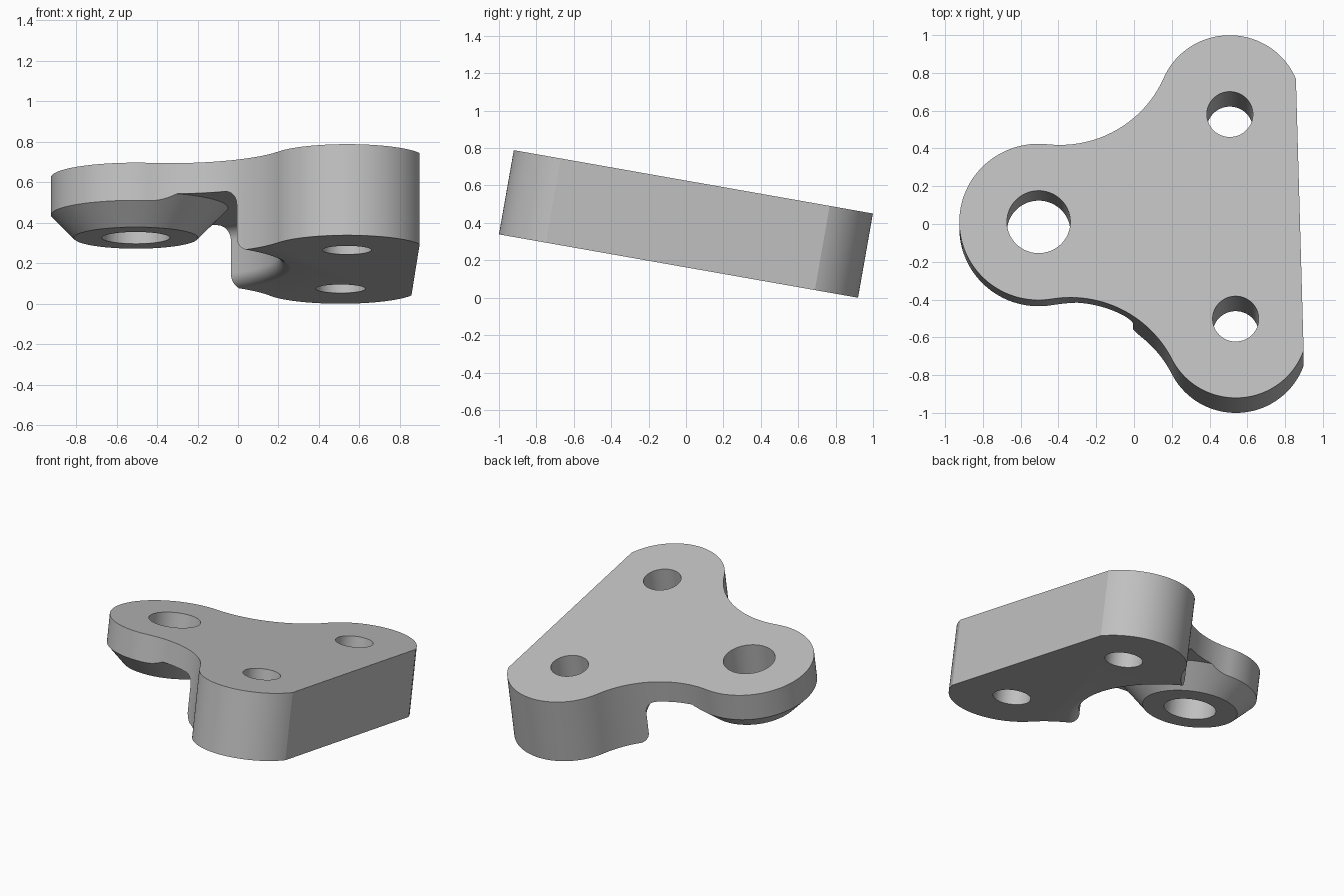
import bpy, bmesh
from math import pi, radians, cos, sin, acos
from mathutils import Vector, Matrix

cube = bpy.data.objects.get("Cube")
if cube:
    bpy.data.objects.remove(cube)

HALF = 0.2285                        # half thickness of the block
BOSS = Vector((-0.505, 0))           # lobe with the big hole
BOSS_R = 0.42
LUG = Vector((0.523, 0.595))         # one of the two mirrored lobes
LUG_R = 0.38
WAIST_R = 0.6                        # concave blend between lobes


def arc(centre, r, a0, a1, n):
    steps = [a0 + (a1 - a0) * i / n for i in range(n + 1)]
    return [Vector((centre[0] + r * cos(a), centre[1] + r * sin(a))) for a in steps]


def angle(v):
    return Vector((1, 0)).angle_signed(v) * -1


def add_object(name, bm):
    bmesh.ops.recalc_face_normals(bm, faces=bm.faces)
    mesh = bpy.data.meshes.new(name)
    bm.to_mesh(mesh)
    bm.free()
    obj = bpy.data.objects.new(name, mesh)
    bpy.context.collection.objects.link(obj)
    return obj


def prism(name, points, z0, z1):
    bm = bmesh.new()
    face = bm.faces.new([bm.verts.new((p.x, p.y, z0)) for p in points])
    top = bmesh.ops.extrude_face_region(bm, geom=[face])["geom"]
    verts = [g for g in top if isinstance(g, bmesh.types.BMVert)]
    bmesh.ops.translate(bm, verts=verts, vec=(0, 0, z1 - z0))
    return add_object(name, bm)


def lathe(name, profile, centre, n):
    bm = bmesh.new()
    verts = [bm.verts.new((r, 0, z)) for r, z in profile]
    edges = [bm.edges.new(pair) for pair in zip(verts, verts[1:])]
    bmesh.ops.spin(bm, geom=verts + edges, cent=(0, 0, 0), axis=(0, 0, 1),
                   angle=2 * pi, steps=n, use_duplicate=False)
    bmesh.ops.remove_doubles(bm, verts=bm.verts, dist=0.0001)
    bmesh.ops.translate(bm, verts=bm.verts, vec=(centre.x, centre.y, 0))
    return add_object(name, bm)


# Outline: centre of the blend arc from the two tangent distances
d1, d2 = BOSS_R + WAIST_R, LUG_R + WAIST_R
span = LUG - BOSS
turn = acos((d1 ** 2 + span.length ** 2 - d2 ** 2) / (2 * d1 * span.length))
a = angle(span) + turn
blend = BOSS + d1 * Vector((cos(a), sin(a)))
b = angle(LUG - blend)
side = acos(0.355 / LUG_R)           # lobes stand slightly proud of the flat side

upper = arc(BOSS, BOSS_R, pi, a, 32)
upper += arc(blend, WAIST_R, a - pi, b, 28)[1:]
upper += arc(LUG, LUG_R, b + pi, side, 44)[1:]
outline = upper + [Vector((p.x, -p.y)) for p in reversed(upper[1:])]
body = prism("bracket_body", outline, -HALF, HALF)

# Underside relief: conical boss, flat groove, filleted block wall
relief = [(0, -0.6), (0, -0.075), (0.307, -0.075), (0.455, 0.075)]
relief += arc((0.64, 0.005), 0.07, pi / 2, 0, 10)
relief += arc((0.78, -0.1605), 0.07, pi, 1.5 * pi, 10)
relief += [(0.78, -0.6), (0, -0.6)]
cutters = [lathe("relief_cutter", relief, BOSS, 128)]

# Through holes
for name, centre, r in (("boss_hole_cutter", BOSS, 0.168),
                        ("left_hole_cutter", Vector((LUG.x, 0.55)), 0.122),
                        ("right_hole_cutter", Vector((LUG.x, -0.55)), 0.122)):
    cutters.append(prism(name, arc(centre, r, 0, 2 * pi, 64)[:-1], -0.7, 0.7))

bpy.ops.object.select_all(action='DESELECT')
bpy.context.view_layer.objects.active = body
body.select_set(True)
for cutter in cutters:
    cutter.hide_render = True
    mod = body.modifiers.new(cutter.name, 'BOOLEAN')
    mod.operation = 'DIFFERENCE'
    mod.solver = 'EXACT'
    mod.object = cutter
    bpy.ops.object.modifier_apply(modifier=mod.name)
for cutter in cutters:
    bpy.data.objects.remove(cutter)

# Tilt into place
tilt = Matrix.Rotation(radians(-10), 4, 'X')
yaw = Matrix.Rotation(radians(1.6), 4, 'Z')
body.data.transform(Matrix.Translation((0, 0, 0.395)) @ tilt
                    @ Matrix.Translation((0, -0.015, 0)) @ yaw)
low = min(v.co.z for v in body.data.vertices)
body.data.transform(Matrix.Translation((0, 0, -low)))

# Material
grey = bpy.data.materials.new("light_grey")
grey.use_nodes = True
colour = (0.53, 0.53, 0.53, 1)
grey.diffuse_color = colour
grey.node_tree.nodes["Principled BSDF"].inputs["Base Color"].default_value = colour
body.data.materials.clear()
body.data.materials.append(grey)
for poly in body.data.polygons:
    poly.material_index = 0
bpy.ops.object.shade_smooth_by_angle(angle=radians(18))
